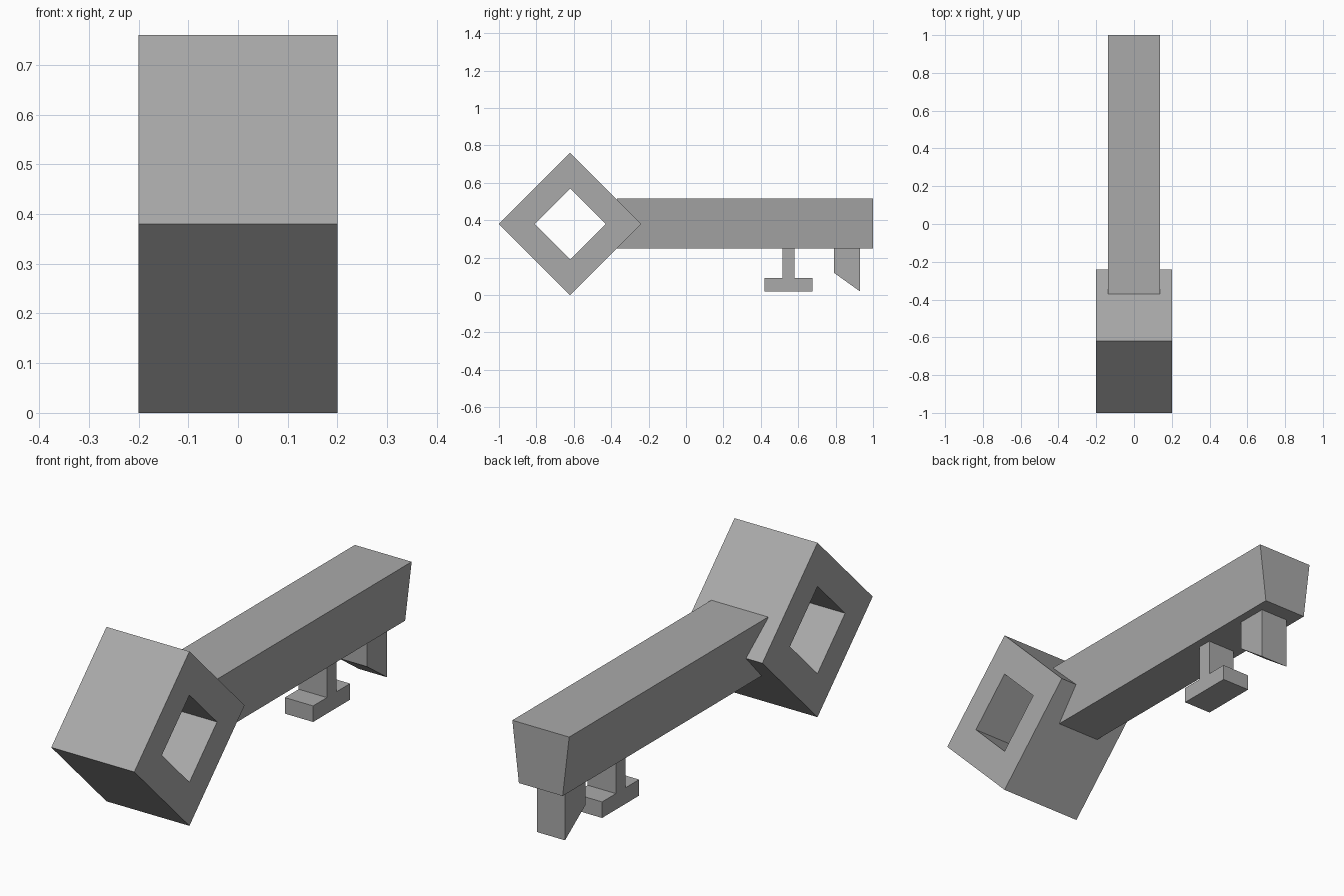
import bpy
import bmesh
import math

cube = bpy.data.objects.get("Cube")
if cube:
    bpy.data.objects.remove(cube, do_unlink=True)

grey = bpy.data.materials.new("plain_grey")
grey.use_nodes = True
colour = (0.4, 0.4, 0.4, 1)
grey.diffuse_color = colour
grey.node_tree.nodes["Principled BSDF"].inputs["Base Color"].default_value = colour


def finish(name, bm):
    """Turn a bmesh into a flat-shaded grey object."""
    bmesh.ops.recalc_face_normals(bm, faces=bm.faces)
    mesh = bpy.data.meshes.new(name)
    bm.to_mesh(mesh)
    bm.free()
    mesh.materials.append(grey)
    obj = bpy.data.objects.new(name, mesh)
    bpy.context.collection.objects.link(obj)
    return obj


def prism(name, profile, half_width):
    """Extrude a side profile of (y, z) points across x."""
    bm = bmesh.new()
    face = bm.faces.new([bm.verts.new((-half_width, y, z)) for y, z in profile])
    out = bmesh.ops.extrude_face_region(bm, geom=[face])
    verts = [v for v in out["geom"] if isinstance(v, bmesh.types.BMVert)]
    bmesh.ops.translate(bm, vec=(2 * half_width, 0, 0), verts=verts)
    return finish(name, bm)


def diamond_frame(name, y, z, outer, inner, half_width):
    """Square ring standing on its corner, open along x."""
    bm = bmesh.new()
    section = [(-half_width, outer), (half_width, outer),
               (half_width, inner), (-half_width, inner)]
    rings = []
    for i in range(4):
        a = i * math.pi / 2
        rings.append([bm.verts.new((x, y + r * math.cos(a), z + r * math.sin(a)))
                      for x, r in section])
    for i in range(4):
        a, b = rings[i], rings[(i + 1) % 4]
        for j in range(4):
            k = (j + 1) % 4
            bm.faces.new((a[j], a[k], b[k], b[j]))
    return finish(name, bm)


# Handle
diamond_frame("handle", -0.62, 0.38, 0.38, 0.19, 0.2)

# Shaft, narrower along its underside
shaft = prism("shaft", [(-0.37, 0.25), (1, 0.25), (1, 0.515), (-0.37, 0.515)], 0.137)
for v in shaft.data.vertices:
    if v.co.z < 0.3:
        v.co.x *= 0.77

# Teeth
prism("t_tooth", [(0.42, 0.02), (0.675, 0.02), (0.675, 0.09), (0.58, 0.09),
                  (0.58, 0.25), (0.515, 0.25), (0.515, 0.09), (0.42, 0.09)], 0.068)
prism("slanted_tooth", [(0.79, 0.12), (0.93, 0.02), (0.93, 0.25), (0.79, 0.25)], 0.068)
